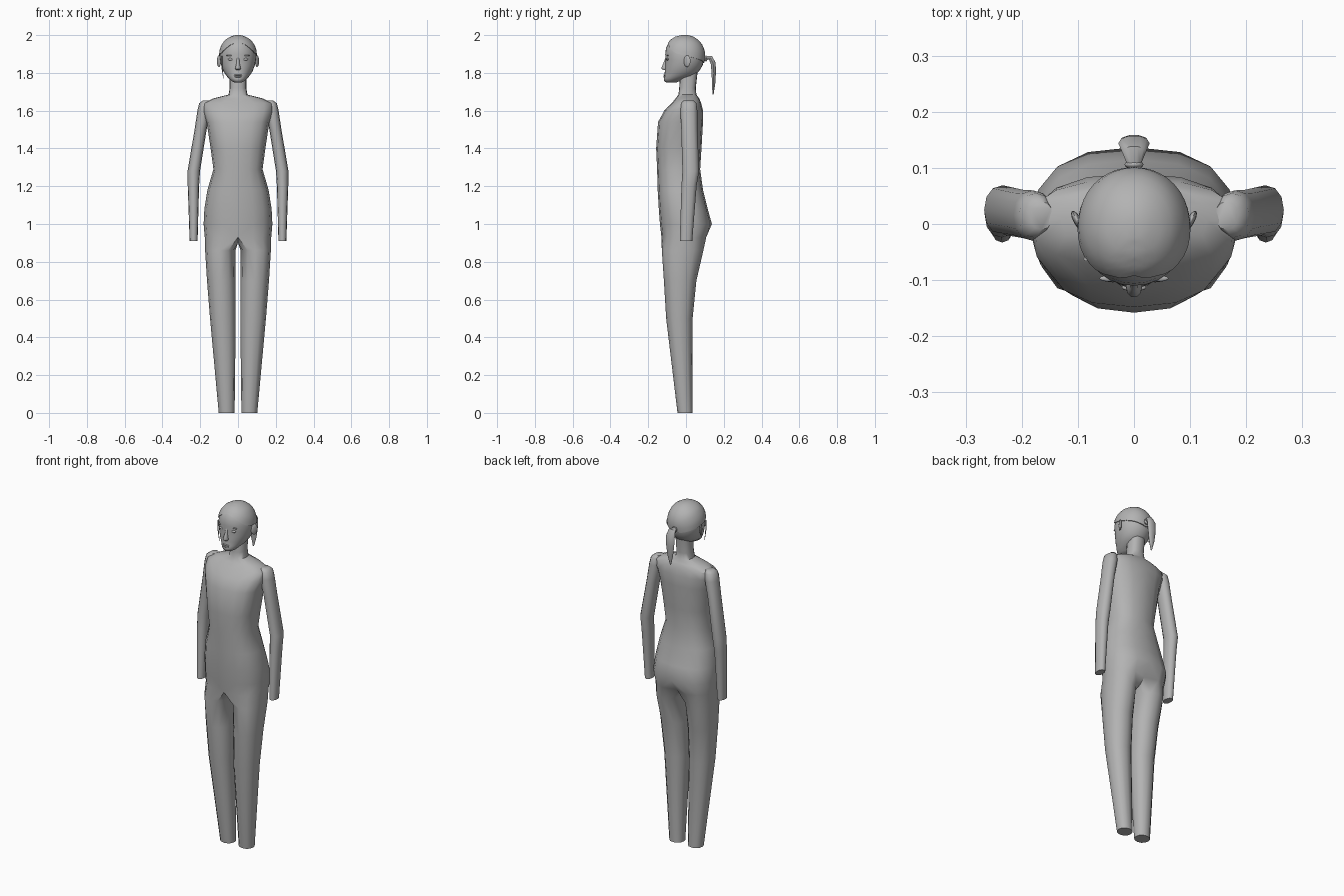
import bpy, bmesh, math
from mathutils import Matrix, Vector

if "Cube" in bpy.data.objects:
    bpy.data.objects.remove(bpy.data.objects["Cube"])

grey = bpy.data.materials.new("plain grey")
grey.diffuse_color = (0.45, 0.45, 0.45, 1)
grey.use_nodes = True
grey.node_tree.nodes["Principled BSDF"].inputs["Base Color"].default_value = grey.diffuse_color


def oval(a, cx, hw, yf, yb, e=2.3):
    """Point of a superellipse at angle a (-90 degrees is the front)."""
    c, s = math.cos(a), math.sin(a)
    x = math.copysign(abs(c) ** (2 / e), c) * hw
    y = math.copysign(abs(s) ** (2 / e), s) * (yb - yf) / 2
    return cx + x, (yf + yb) / 2 + y


def ring(z, cx, hw, yf, yb, n=12, e=2.2):
    return [Vector((*oval(math.tau * k / n, cx, hw, yf, yb, e), z)) for k in range(n)]


def bridge(bm, a, b, closed=True):
    n = len(a)
    for k in range(n if closed else n - 1):
        bm.faces.new((a[k], a[(k + 1) % n], b[(k + 1) % n], b[k]))


def finish(name, bm, mirror=False):
    if mirror:
        bmesh.ops.mirror(bm, geom=bm.verts[:] + bm.edges[:] + bm.faces[:],
                         axis='X', merge_dist=1e-4)
    bmesh.ops.recalc_face_normals(bm, faces=bm.faces[:])
    me = bpy.data.meshes.new(name)
    bm.to_mesh(me)
    bm.free()
    me.materials.append(grey)
    ob = bpy.data.objects.new(name, me)
    bpy.context.collection.objects.link(ob)
    return ob


def loft(name, rings, mirror=False):
    bm = bmesh.new()
    rows = [[bm.verts.new(p) for p in r] for r in rings]
    for a, b in zip(rows, rows[1:]):
        bridge(bm, a, b)
    bm.faces.new(rows[0])
    bm.faces.new(rows[-1])
    return finish(name, bm, mirror)


def blob(name, loc, size, mirror=False, turn=0):
    bm = bmesh.new()
    m = Matrix.Translation(loc) @ Matrix.Rotation(turn, 4, 'Z') @ Matrix.Diagonal((*size, 1))
    bmesh.ops.create_uvsphere(bm, u_segments=12, v_segments=8, radius=1, matrix=m)
    return finish(name, bm, mirror)


# Body: half torso and one leg as one surface, then mirrored
torso = [(0.93, 0.176, -0.13, 0.115), (1.0, 0.182, -0.138, 0.137), (1.08, 0.178, -0.144, 0.115),
         (1.18, 0.162, -0.15, 0.09), (1.29, 0.13, -0.153, 0.075), (1.40, 0.145, -0.158, 0.082),
         (1.54, 0.166, -0.148, 0.09), (1.60, 0.185, -0.115, 0.09), (1.64, 0.185, -0.075, 0.08),
         (1.665, 0.13, -0.055, 0.07), (1.685, 0.05, -0.04, 0.055), (1.72, 0.044, -0.036, 0.052),
         (1.81, 0.044, -0.03, 0.062)]
leg = [(0.86, 0.094, 0.08, -0.128, 0.092), (0.7, 0.088, 0.076, -0.117, 0.055),
       (0.5, 0.08, 0.068, -0.105, 0.035), (0.0, 0.06, 0.042, -0.045, 0.035)]
bm = bmesh.new()
rows = []
for z, hw, yf, yb in torso:
    row = []
    for k in range(9):
        x, y = oval(math.radians(-90 + 22.5 * k), 0, hw, yf, yb, 2.4)
        row.append(bm.verts.new((0 if k in (0, 8) else x, y, z)))
    rows.append(row)
rows[0][8].co.y = 0.085
for a, b in zip(rows, rows[1:]):
    bridge(bm, a, b, closed=False)
bm.faces.new(rows[-1])
# the crotch strip closes the leg opening
upper = rows[0] + [bm.verts.new((0, y, 0.9)) for y in (0.05, -0.02, -0.09)]
for z, cx, hw, yf, yb in leg:
    lower = [bm.verts.new((*oval(math.radians(30 * (k - 4)), cx, hw, yf, yb, 2.2), z))
             for k in range(12)]
    bridge(bm, upper, lower)
    upper = lower
bm.faces.new(upper)
finish("body", bm, mirror=True)

# Arms
arm = [(1.655, 0.165, 0.02, 0.015, 0.025), (1.64, 0.175, 0.03, 0.015, 0.04),
       (1.6, 0.18, 0.035, 0.015, 0.045), (1.5, 0.198, 0.032, 0.018, 0.043),
       (1.28, 0.234, 0.033, 0.025, 0.044), (1.2, 0.236, 0.03, 0.016, 0.04),
       (0.91, 0.235, 0.021, 0.0, 0.033)]
loft("arms", [ring(z, cx, hw, yc - hy, yc + hy) for z, cx, hw, yc, hy in arm], mirror=True)

# Head
head = [(1.75, 0.02, -0.106, -0.05), (1.757, 0.034, -0.115, -0.03), (1.77, 0.048, -0.118, 0.0),
        (1.785, 0.062, -0.114, 0.045), (1.81, 0.078, -0.112, 0.07), (1.84, 0.089, -0.11, 0.088),
        (1.87, 0.095, -0.108, 0.096), (1.90, 0.096, -0.11, 0.097), (1.93, 0.09, -0.106, 0.09),
        (1.955, 0.078, -0.095, 0.077), (1.975, 0.06, -0.077, 0.058), (1.99, 0.034, -0.05, 0.032),
        (1.996, 0.008, -0.02, 0.004)]
loft("head", [ring(z, 0, hw, yf, yb, 28, 2.05) for z, hw, yf, yb in head])


def interp(table, t):
    for a, b in zip(table, table[1:]):
        if t <= b[0]:
            f = (t - a[0]) / (b[0] - a[0])
            return [p + (q - p) * f for p, q in zip(a, b)]
    return table[-1]


# Hair cap with a centre parting, slightly proud of the head
hairline = [(0, 1.964), (0.45, 1.95), (1.1, 1.905), (1.6, 1.89), (2.4, 1.87), (3.2, 1.85)]
cap = []
for j in range(10):
    t = max(j - 1, 0) / 8
    off = -0.004 if j == 0 else 0.005
    row = []
    for k in range(40):
        d = math.tau * k / 40
        low = interp(hairline, min(d, math.tau - d))[1]
        z = low + (1.996 - low) * (1 - (1 - t) ** 1.6)
        _, hw, yf, yb = interp(head, z)
        x, y = oval(d - math.pi / 2, 0, hw + off, yf - off, yb + off, 2.05)
        row.append(Vector((x, y, z + 0.004 * t)))
    cap.append(row)
loft("hair_cap", cap)

# Ponytail: oval rings swept along a path behind the head (y, z, half width, half depth)
tail = [(0.085, 1.868, 0.012, 0.012), (0.108, 1.88, 0.013, 0.011), (0.13, 1.88, 0.022, 0.013),
        (0.144, 1.85, 0.028, 0.014), (0.147, 1.8, 0.026, 0.012), (0.146, 1.74, 0.018, 0.009),
        (0.143, 1.685, 0.003, 0.003)]
rings = []
for i, (y, z, w, h) in enumerate(tail):
    p, q = tail[max(i - 1, 0)], tail[min(i + 1, len(tail) - 1)]
    along = Vector((0, q[0] - p[0], q[1] - p[1])).normalized()
    side = Vector((1, 0, 0)).cross(along)
    rings.append([Vector((w * math.cos(a), y, z)) + side * h * math.sin(a)
                  for a in (math.tau * k / 10 for k in range(10))])
loft("ponytail", rings)
blob("hair_tie", (0, 0.106, 1.876), (0.017, 0.008, 0.016))

# Loose lock beside one cheek
loft("loose_lock", [ring(z, x, r, -0.062 - r, -0.062 + r, 6)
                    for z, x, r in ((1.89, -0.086, 0.004), (1.83, -0.085, 0.003),
                                    (1.77, -0.077, 0.001))])

# Face details
blob("ears", (0.101, 0.006, 1.862), (0.007, 0.02, 0.031), True, math.radians(-28))
loft("nose", [ring(z, 0, w, yf, -0.09, 10) for z, w, yf in
              ((1.885, 0.007, -0.108), (1.85, 0.009, -0.121), (1.828, 0.014, -0.131),
               (1.82, 0.015, -0.129), (1.814, 0.011, -0.114))])
blob("eyes", (0.038, -0.097, 1.872), (0.016, 0.007, 0.007), True)
blob("eyebrows", (0.04, -0.097, 1.892), (0.022, 0.006, 0.004), True)
blob("upper_lip", (0, -0.113, 1.788), (0.022, 0.007, 0.004))
blob("lower_lip", (0, -0.113, 1.78), (0.018, 0.007, 0.005))

# Smooth shading with crisp cut ends
for ob in bpy.context.collection.objects:
    ob.select_set(True)
    bpy.context.view_layer.objects.active = ob
bpy.ops.object.shade_smooth_by_angle(angle=math.radians(50))
